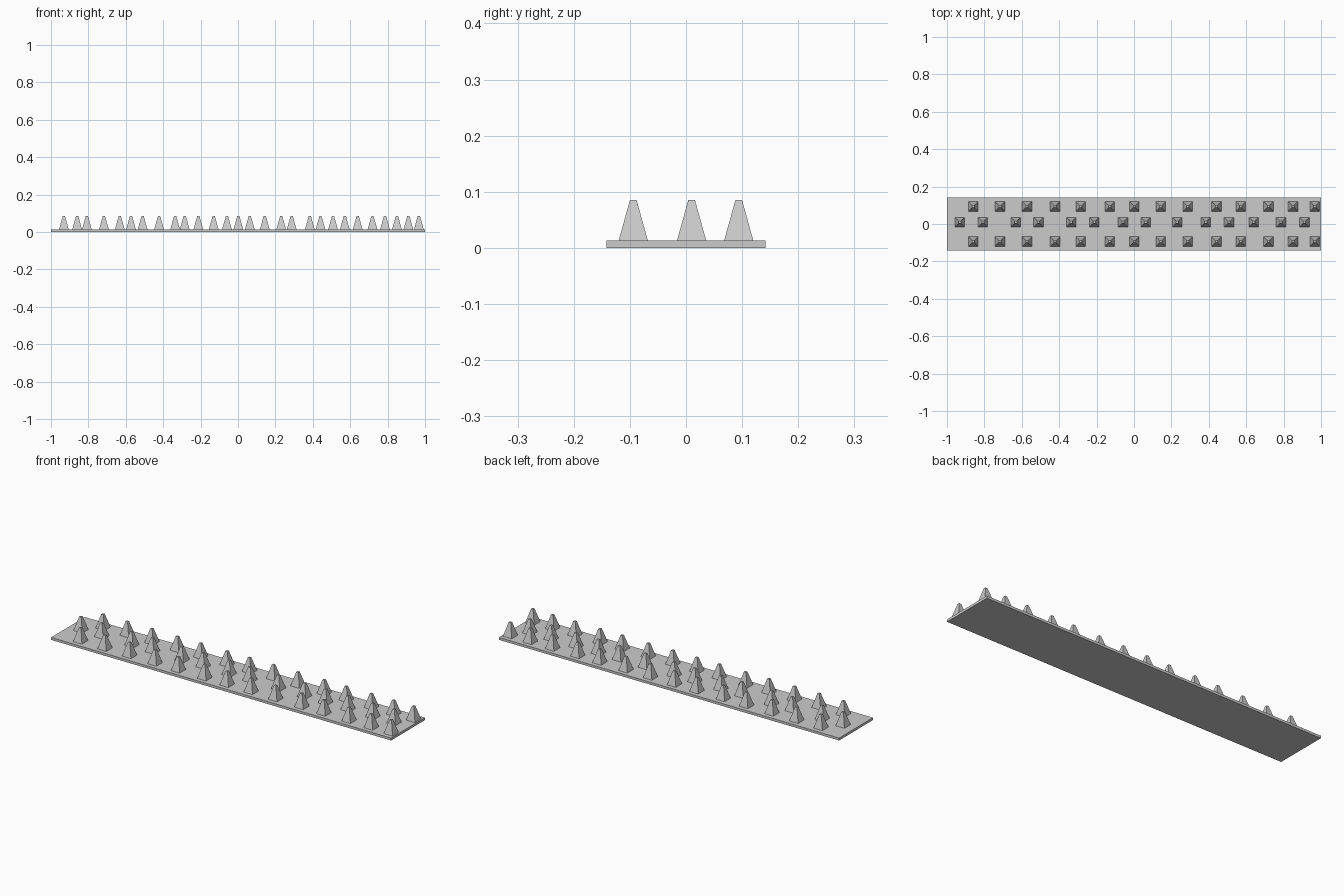
import bpy, math
from mathutils import Matrix
import bmesh

if "Cube" in bpy.data.objects:
    bpy.data.objects.remove(bpy.data.objects["Cube"])

PLATE_TOP, SPIKE_TOP = 0.013, 0.085
BASE_HALF, TIP_HALF = 0.026, 0.006


def finish(name, bm):
    mesh = bpy.data.meshes.new(name)
    bm.to_mesh(mesh)
    bm.free()
    obj = bpy.data.objects.new(name, mesh)
    bpy.context.collection.objects.link(obj)
    return obj


def add_spike(bm, x, y):
    # four-sided truncated pyramid, aligned with the axes
    h = SPIKE_TOP - PLATE_TOP
    place = (Matrix.Translation((x, y, PLATE_TOP + h / 2))
             @ Matrix.Rotation(math.pi / 4, 4, 'Z'))
    bmesh.ops.create_cone(bm, cap_ends=True, segments=4,
                          radius1=BASE_HALF * math.sqrt(2),
                          radius2=TIP_HALF * math.sqrt(2),
                          depth=h, matrix=place)


# flat base plate
bm = bmesh.new()
bmesh.ops.create_cube(bm, size=1, matrix=Matrix.Translation((0, 0, PLATE_TOP / 2))
                      @ Matrix.Diagonal((2, 0.284, PLATE_TOP, 1)))
finish("base_plate", bm)

# slightly irregular spike rows: the outer two match, the middle one is staggered
outer = [-0.86, -0.717, -0.572, -0.422, -0.285, -0.13, 0.002,
         0.143, 0.287, 0.441, 0.571, 0.719, 0.851, 0.967]
middle = [-0.931, -0.808, -0.632, -0.51, -0.336, -0.212, -0.059,
          0.063, 0.231, 0.384, 0.508, 0.64, 0.786, 0.911]
outer[12] = 0.85
for name, xs, y in (("front_spikes", outer, -0.094),
                    ("middle_spikes", middle, 0.010),
                    ("back_spikes", outer, 0.094)):
    bm = bmesh.new()
    for x in xs:
        add_spike(bm, x, y)
    finish(name, bm)
